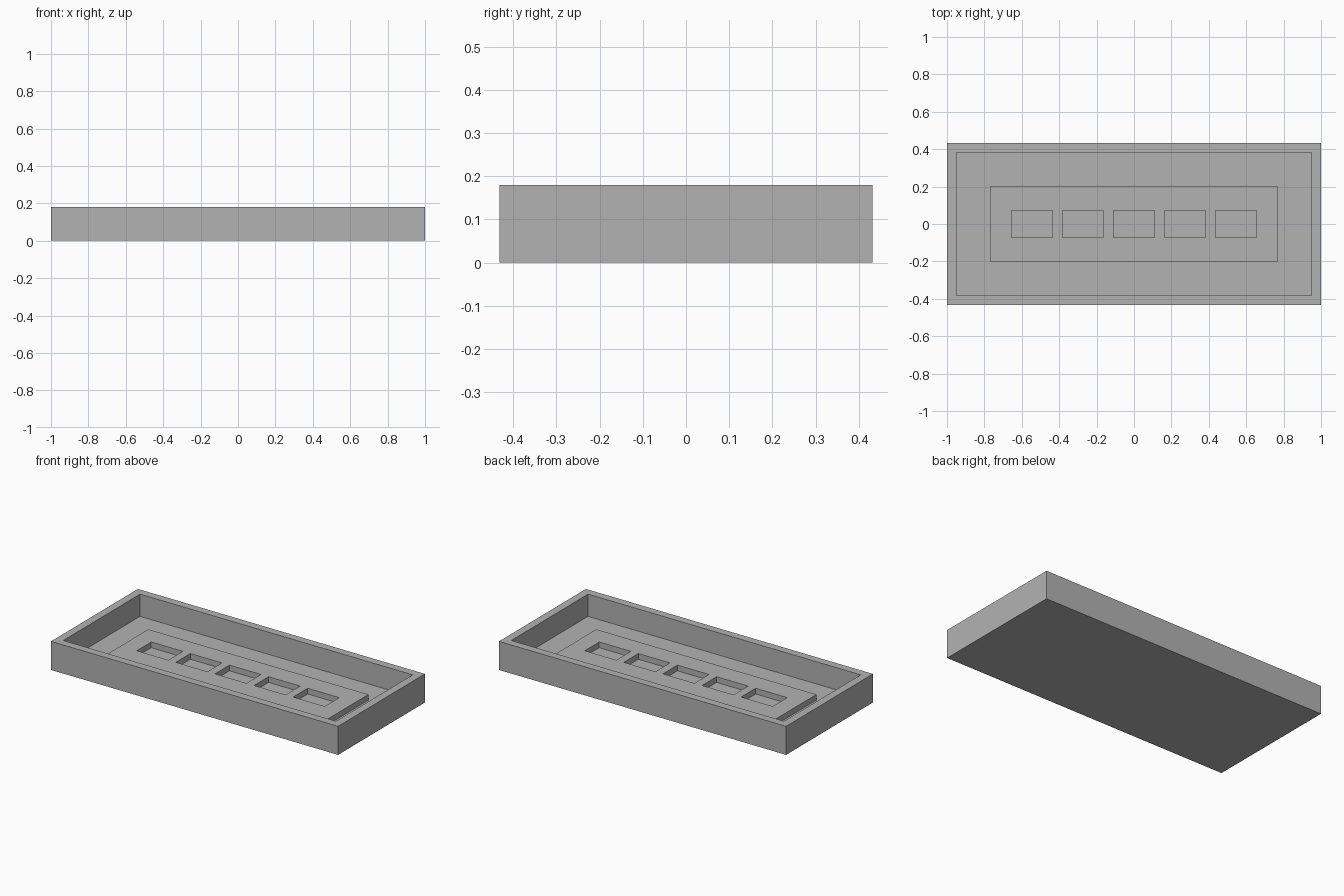
import bpy

cube = bpy.data.objects.get("Cube")
if cube:
    bpy.data.objects.remove(cube, do_unlink=True)

HALF_X, HALF_Y, HEIGHT = 1.0, 0.432, 0.18
WALL, FLOOR, PLINTH_TOP = 0.05, 0.04, 0.076

grey = bpy.data.materials.new("plain_grey")
grey.use_nodes = True
grey.diffuse_color = (0.45, 0.45, 0.45, 1)
grey.node_tree.nodes["Principled BSDF"].inputs["Base Color"].default_value = grey.diffuse_color


def box(name, half_x, half_y, z0, z1, x=0):
    bpy.ops.mesh.primitive_cube_add(size=2, location=(x, 0, (z0 + z1) / 2))
    obj = bpy.context.object
    obj.name = name
    obj.scale = (half_x, half_y, (z1 - z0) / 2)
    bpy.ops.object.transform_apply(location=True, rotation=False, scale=True)
    obj.data.materials.append(grey)
    return obj


def combine(target, tool, operation):
    mod = target.modifiers.new(tool.name, 'BOOLEAN')
    mod.operation, mod.solver, mod.object = operation, 'EXACT', tool
    bpy.context.view_layer.objects.active = target
    bpy.ops.object.modifier_apply(modifier=mod.name)
    bpy.data.objects.remove(tool, do_unlink=True)


# Open tray with thin walls
tray = box("tray", HALF_X, HALF_Y, 0, HEIGHT)
combine(tray, box("cavity", HALF_X - WALL, HALF_Y - WALL, FLOOR, HEIGHT + 0.1), 'DIFFERENCE')

# Raised plinth on the tray floor
combine(tray, box("plinth", 0.767, 0.202, FLOOR / 2, PLINTH_TOP), 'UNION')

# Row of five rectangular pockets sunk to floor level
for i in range(-2, 3):
    combine(tray, box("pocket", 0.11, 0.072, FLOOR, HEIGHT, x=i * 0.2725), 'DIFFERENCE')
